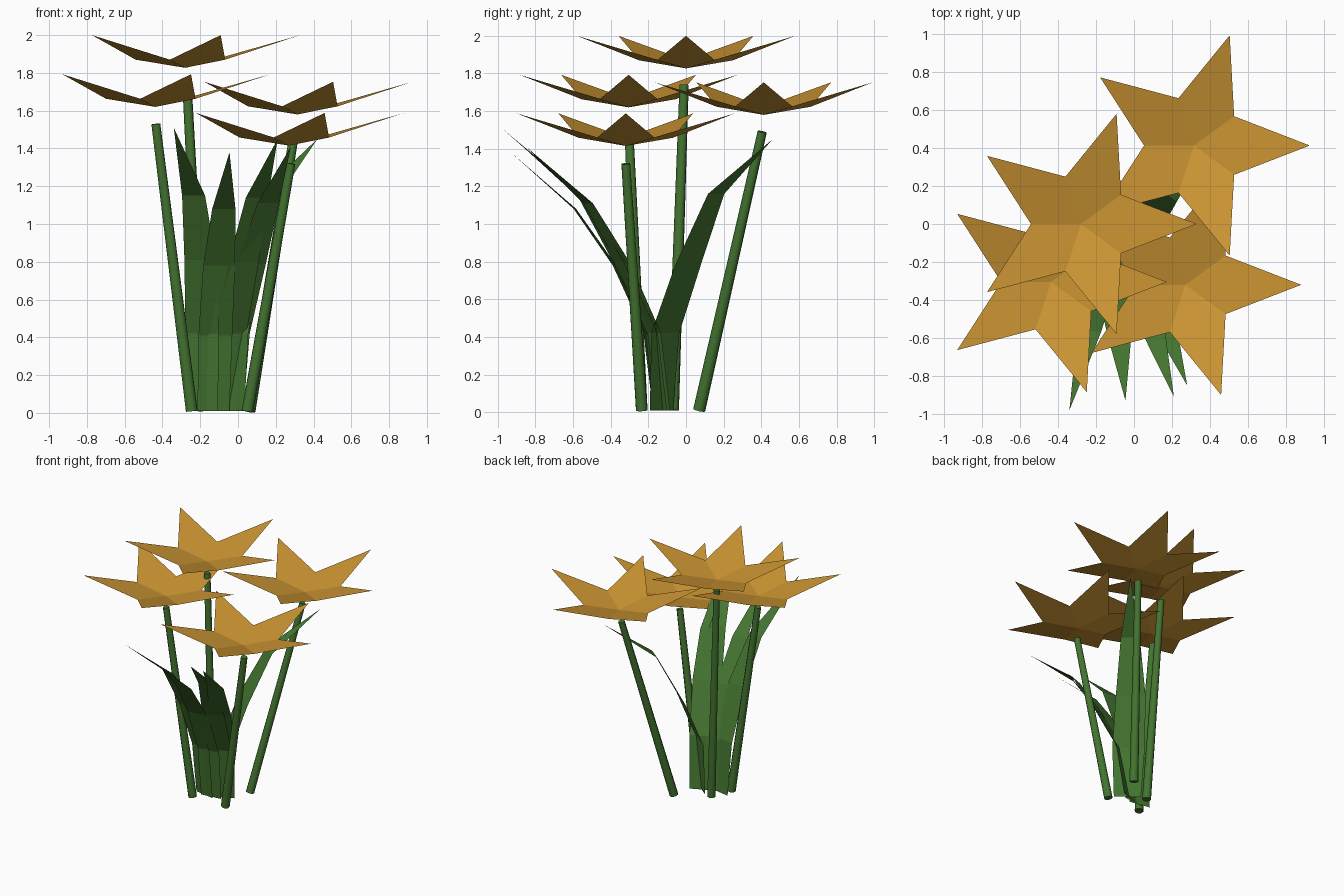
import bpy, math
from mathutils import Vector

if "Cube" in bpy.data.objects:
    bpy.data.objects.remove(bpy.data.objects["Cube"])


def material(name, rgb):
    m = bpy.data.materials.new(name)
    m.diffuse_color = (*rgb, 1)
    m.use_nodes = True
    m.node_tree.nodes["Principled BSDF"].inputs["Base Color"].default_value = m.diffuse_color
    return m


GOLD = material("golden_petal", (0.60, 0.30, 0.033))
GREEN = material("leaf_green", (0.057, 0.175, 0.030))


def mesh_object(name, verts, faces, mat):
    me = bpy.data.meshes.new(name)
    me.from_pydata(verts, [], faces)
    me.materials.append(mat)
    ob = bpy.data.objects.new(name, me)
    bpy.context.collection.objects.link(ob)
    return ob


# Star-shaped blossom: five kite petals forming a shallow cup
def blossom(name, x, y, z):
    verts = [(x, y, z)]
    for k in range(10):
        r, h = (0.61, 0.173) if k % 2 == 0 else (0.262, 0.043)
        a = math.radians(36 * k)
        verts.append((x + r * math.cos(a), y + r * math.sin(a), z + h))
    faces = [(0, 1 + (k - 1) % 10, 1 + k, 2 + k) for k in range(0, 10, 2)]
    mesh_object(name, verts, faces, GOLD)


# Tapered round stem between two points
def stem(name, base, top):
    a, b = Vector(base), Vector(top)
    d = b - a
    bpy.ops.mesh.primitive_cone_add(vertices=8, radius1=0.033, radius2=0.025,
                                    depth=d.length, location=(a + b) / 2,
                                    rotation=d.to_track_quat('Z', 'Y').to_euler())
    ob = bpy.context.object
    ob.name = name
    ob.data.materials.append(GREEN)
    bpy.ops.object.shade_smooth_by_angle(angle=math.radians(60))


# Bent pointed blade: centre line of four rows plus a tip
def leaf(name, rows, widths):
    pts = [Vector(p) for p in rows]
    run = pts[-1] - pts[0]
    side = Vector((-run.y, run.x, 0)).normalized()
    verts = []
    for p, w in zip(pts, widths):
        verts += [p - side * w, p + side * w]
    verts.append(pts[-1])
    faces = [(i, i + 2, i + 3, i + 1) for i in (0, 2, 4)] + [(6, 8, 7)]
    mesh_object(name, verts, faces, GREEN)


blossom("blossom_top", -0.28, 0.0, 1.827)
blossom("blossom_left", -0.437, -0.305, 1.62)
blossom("blossom_back", 0.315, 0.413, 1.58)
blossom("blossom_front", 0.27, -0.32, 1.415)

stem("stem_top", (-0.18, -0.07, 0.01), (-0.27, -0.01, 1.74))
stem("stem_left", (-0.245, -0.235, 0.01), (-0.435, -0.305, 1.53))
stem("stem_back", (0.06, 0.07, 0.01), (0.30, 0.405, 1.49))
stem("stem_front", (0.05, -0.235, 0.01), (0.28, -0.32, 1.32))

W = (0.085, 0.09, 0.085, 0.062)
leaf("leaf_left", [(-0.19, -0.16, 0.01), (-0.19, -0.21, 0.42), (-0.20, -0.37, 0.81),
                   (-0.235, -0.56, 1.15), (-0.34, -0.98, 1.51)], W)
leaf("leaf_middle", [(-0.13, -0.16, 0.01), (-0.12, -0.21, 0.41), (-0.10, -0.38, 0.78),
                     (-0.075, -0.59, 1.08), (-0.045, -0.93, 1.38)], W)
leaf("leaf_right", [(-0.07, -0.13, 0.01), (-0.04, -0.18, 0.42), (0.03, -0.36, 0.80),
                    (0.10, -0.55, 1.14), (0.21, -0.91, 1.45)], W)
leaf("leaf_far_right", [(-0.05, -0.12, 0.01), (-0.02, -0.17, 0.42), (0.07, -0.33, 0.79),
                        (0.16, -0.52, 1.11), (0.28, -0.85, 1.41)], W)
leaf("leaf_back", [(-0.045, -0.13, 0.01), (-0.04, -0.11, 0.42), (0.04, 0.01, 0.78),
                   (0.17, 0.16, 1.16), (0.42, 0.46, 1.45)], (0.10, 0.12, 0.11, 0.07))
